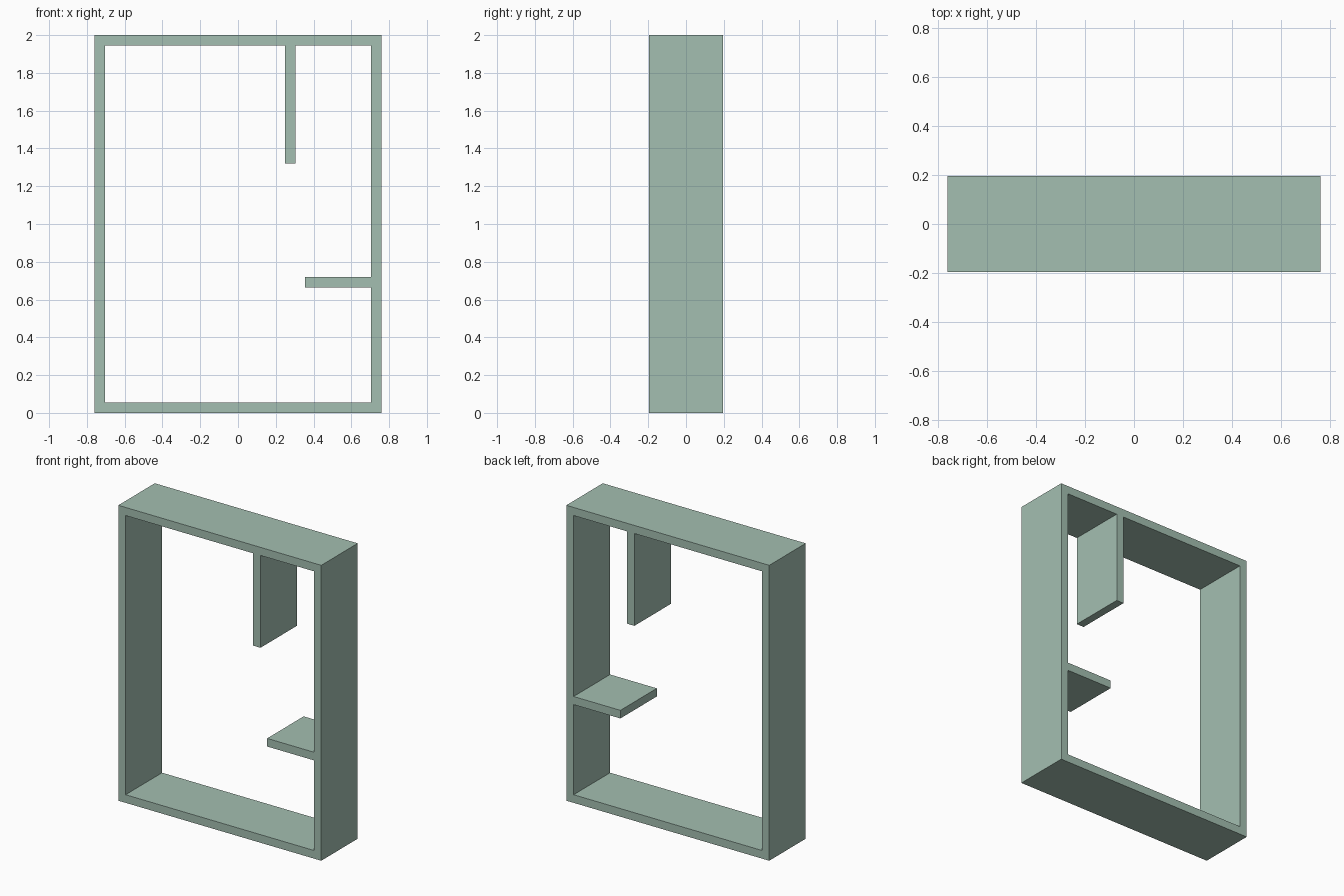
import bpy
import bmesh

cube = bpy.data.objects.get("Cube")
if cube:
    bpy.data.objects.remove(cube, do_unlink=True)

# Overall size and board thickness
HALF_W, HALF_D, HEIGHT, T = 0.76, 0.195, 2.0, 0.055

paint = bpy.data.materials.new("sage_green")
paint.use_nodes = True
color = (0.37, 0.52, 0.44, 1)
paint.diffuse_color = color
paint.node_tree.nodes["Principled BSDF"].inputs["Base Color"].default_value = color


def board(name, x0, x1, z0, z1):
    """Full-depth flat board spanning the given x and z ranges."""
    bm = bmesh.new()
    bmesh.ops.create_cube(bm, size=1)
    bmesh.ops.scale(bm, vec=(x1 - x0, 2 * HALF_D, z1 - z0), verts=bm.verts)
    bmesh.ops.translate(bm, vec=((x0 + x1) / 2, 0, (z0 + z1) / 2), verts=bm.verts)
    mesh = bpy.data.meshes.new(name)
    bm.to_mesh(mesh)
    bm.free()
    mesh.materials.append(paint)
    obj = bpy.data.objects.new(name, mesh)
    bpy.context.collection.objects.link(obj)
    return obj


inner = HALF_W - T

# Outer frame
board("right_side_panel", -HALF_W, -inner, 0, HEIGHT)
board("left_side_panel", inner, HALF_W, 0, HEIGHT)
board("bottom_panel", -inner, inner, 0, T)
board("top_panel", -inner, inner, HEIGHT - T, HEIGHT)

# Hanging divider and short side shelf
board("hanging_divider", 0.25, 0.25 + T, 1.32, HEIGHT - T)
board("side_shelf", 0.355, inner, 0.665, 0.665 + T)
